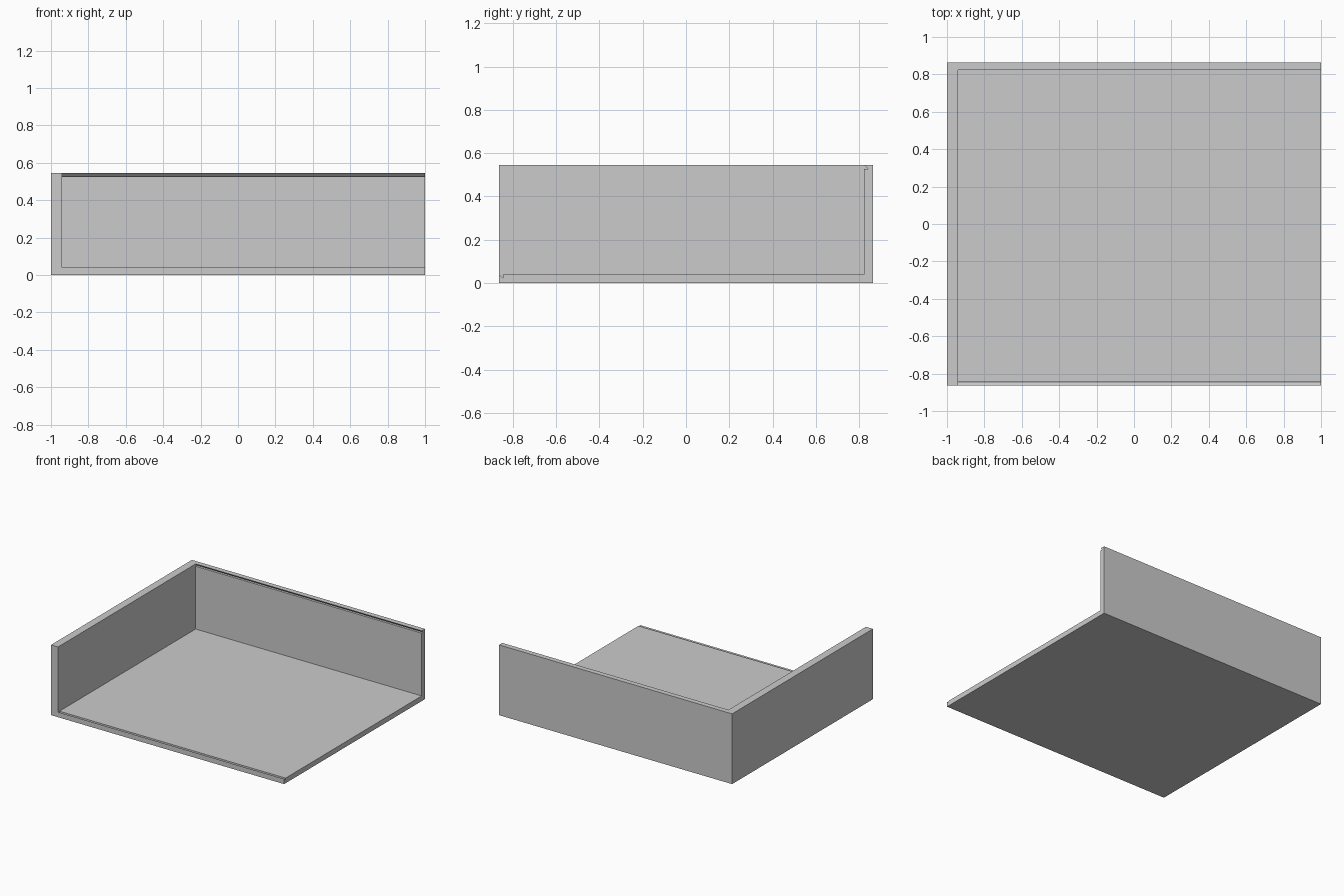
import bpy
import bmesh

cube = bpy.data.objects.get("Cube")
if cube:
    bpy.data.objects.remove(cube, do_unlink=True)

GREY = (0.6, 0.6, 0.6, 1.0)
mat = bpy.data.materials.new("plain grey")
mat.use_nodes = True
mat.diffuse_color = GREY
mat.node_tree.nodes["Principled BSDF"].inputs["Base Color"].default_value = GREY


def extrude_profile(name, profile, x0, x1):
    """Sweep a closed (y, z) outline along x."""
    bm = bmesh.new()
    face = bm.faces.new([bm.verts.new((x0, y, z)) for y, z in profile])
    swept = bmesh.ops.extrude_face_region(bm, geom=[face])
    moved = [v for v in swept["geom"] if isinstance(v, bmesh.types.BMVert)]
    bmesh.ops.translate(bm, verts=moved, vec=(x1 - x0, 0, 0))
    bmesh.ops.recalc_face_normals(bm, faces=bm.faces)
    mesh = bpy.data.meshes.new(name)
    bm.to_mesh(mesh)
    bm.free()
    mesh.materials.append(mat)
    obj = bpy.data.objects.new(name, mesh)
    bpy.context.collection.objects.link(obj)
    return obj


HALF_DEPTH, HEIGHT = 0.863, 0.545
WALL, FLOOR, NOTCH = 0.04, 0.04, 0.018
SIDE = -0.94
inner = HALF_DEPTH - WALL

# Floor and back wall: one L section with a slanted notch at each free edge
extrude_profile("floor_and_back_wall", [
    (-HALF_DEPTH, 0),
    (HALF_DEPTH, 0),
    (HALF_DEPTH, HEIGHT),
    (inner, HEIGHT),
    (inner + NOTCH, HEIGHT - NOTCH),
    (inner, HEIGHT - NOTCH),
    (inner, FLOOR),
    (-HALF_DEPTH + NOTCH, FLOOR),
    (-HALF_DEPTH + NOTCH, FLOOR - NOTCH),
    (-HALF_DEPTH, FLOOR),
], SIDE, 1)

# Solid side wall closing the right end
extrude_profile("side_wall", [
    (-HALF_DEPTH, 0),
    (HALF_DEPTH, 0),
    (HALF_DEPTH, HEIGHT),
    (-HALF_DEPTH, HEIGHT),
], -1, SIDE)
